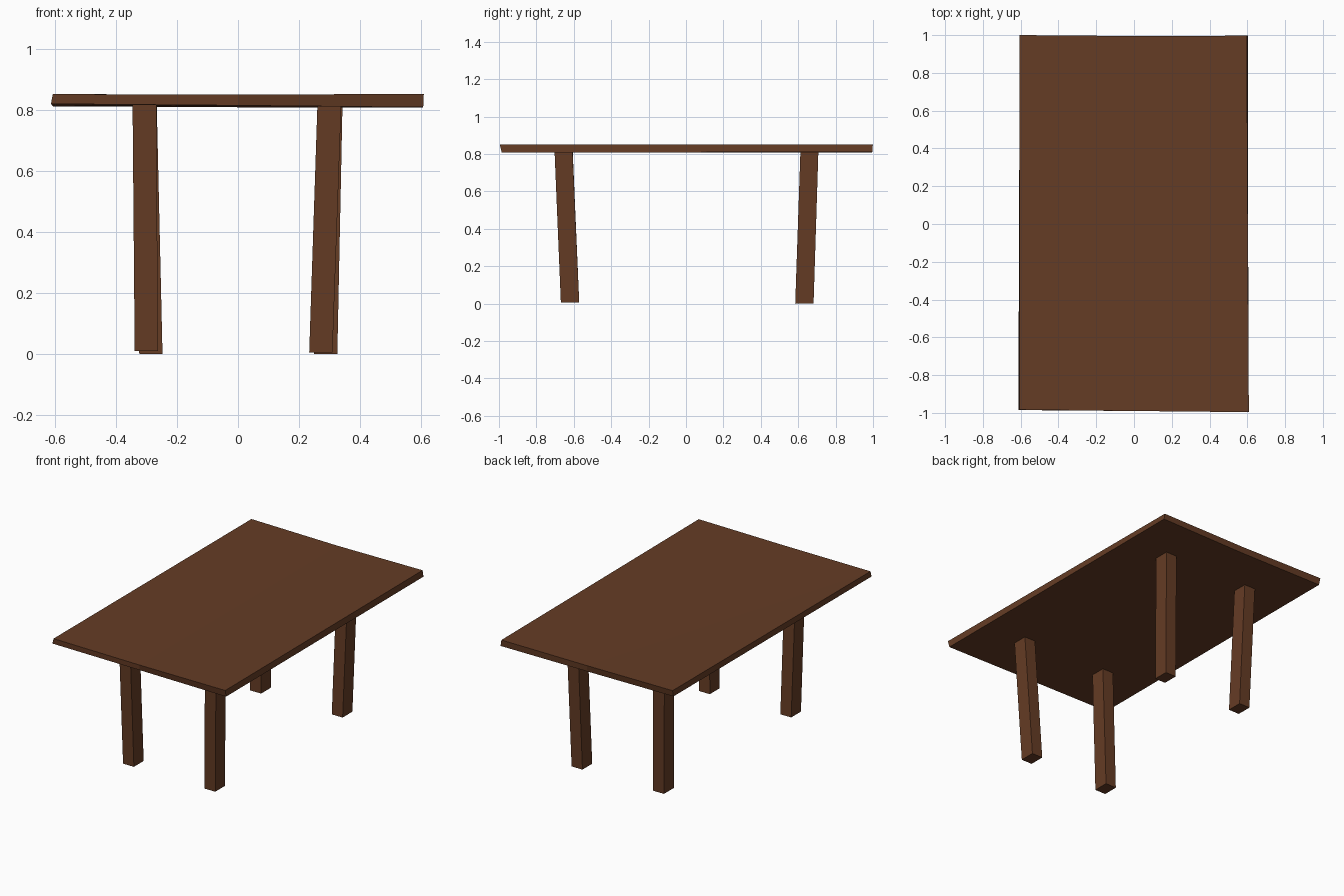
import bpy, bmesh
from mathutils import Vector

if "Cube" in bpy.data.objects:
    bpy.data.objects.remove(bpy.data.objects["Cube"])

wood = bpy.data.materials.new("dark brown wood")
wood.diffuse_color = (0.13, 0.045, 0.018, 1)
wood.use_nodes = True
wood.node_tree.nodes["Principled BSDF"].inputs["Base Color"].default_value = wood.diffuse_color


def block(name, lower, upper):
    """Closed block between two matching rings of points."""
    bm = bmesh.new()
    lo = [bm.verts.new(p) for p in lower]
    up = [bm.verts.new(p) for p in upper]
    n = len(lo)
    for i in range(n):
        j = (i + 1) % n
        bm.faces.new((lo[i], lo[j], up[j], up[i]))
    bm.faces.new(lo[::-1])
    bm.faces.new(up)
    bmesh.ops.triangulate(bm, faces=[f for f in bm.faces if len(f.verts) > 4])
    bmesh.ops.recalc_face_normals(bm, faces=bm.faces)
    me = bpy.data.meshes.new(name)
    bm.to_mesh(me)
    bm.free()
    me.materials.append(wood)
    ob = bpy.data.objects.new(name, me)
    bpy.context.collection.objects.link(ob)
    return ob


# Slightly crooked table top, sagging a little along the middle
top_lower = [(-0.612, -0.985, 0.819), (0, -0.985, 0.814), (0.606, -0.985, 0.808),
             (0.603, 0.997, 0.811), (0, 0.990, 0.808), (-0.605, 0.990, 0.811)]
top_upper = [(-0.606, -0.983, 0.851), (0, -0.99, 0.849), (0.608, -0.996, 0.852),
             (0.597, 0.997, 0.850), (0, 0.995, 0.847), (-0.606, 1.0, 0.852)]
block("table_top", top_lower, top_upper)


def ring(cx, cy, z, wx, wy):
    return [Vector((cx + sx * wx / 2, cy + sy * wy / 2, z))
            for sx, sy in ((-1, -1), (1, -1), (1, 1), (-1, 1))]


# Leaning legs: foot centre x, y, z and head centre x, y
legs = {
    "front_left_leg": ((-0.300, -0.620, 0.014), (-0.306, -0.654)),
    "front_right_leg": ((0.271, -0.620, 0.009), (0.299, -0.655)),
    "back_left_leg": ((-0.285, 0.633, 0.004), (-0.305, 0.660)),
    "back_right_leg": ((0.287, 0.633, 0.005), (0.303, 0.660)),
}
for name, ((fx, fy, fz), (hx, hy)) in legs.items():
    block(name, ring(fx, fy, fz - 0.004, 0.076, 0.098),
          ring(hx, hy, 0.82, 0.078, 0.096))
